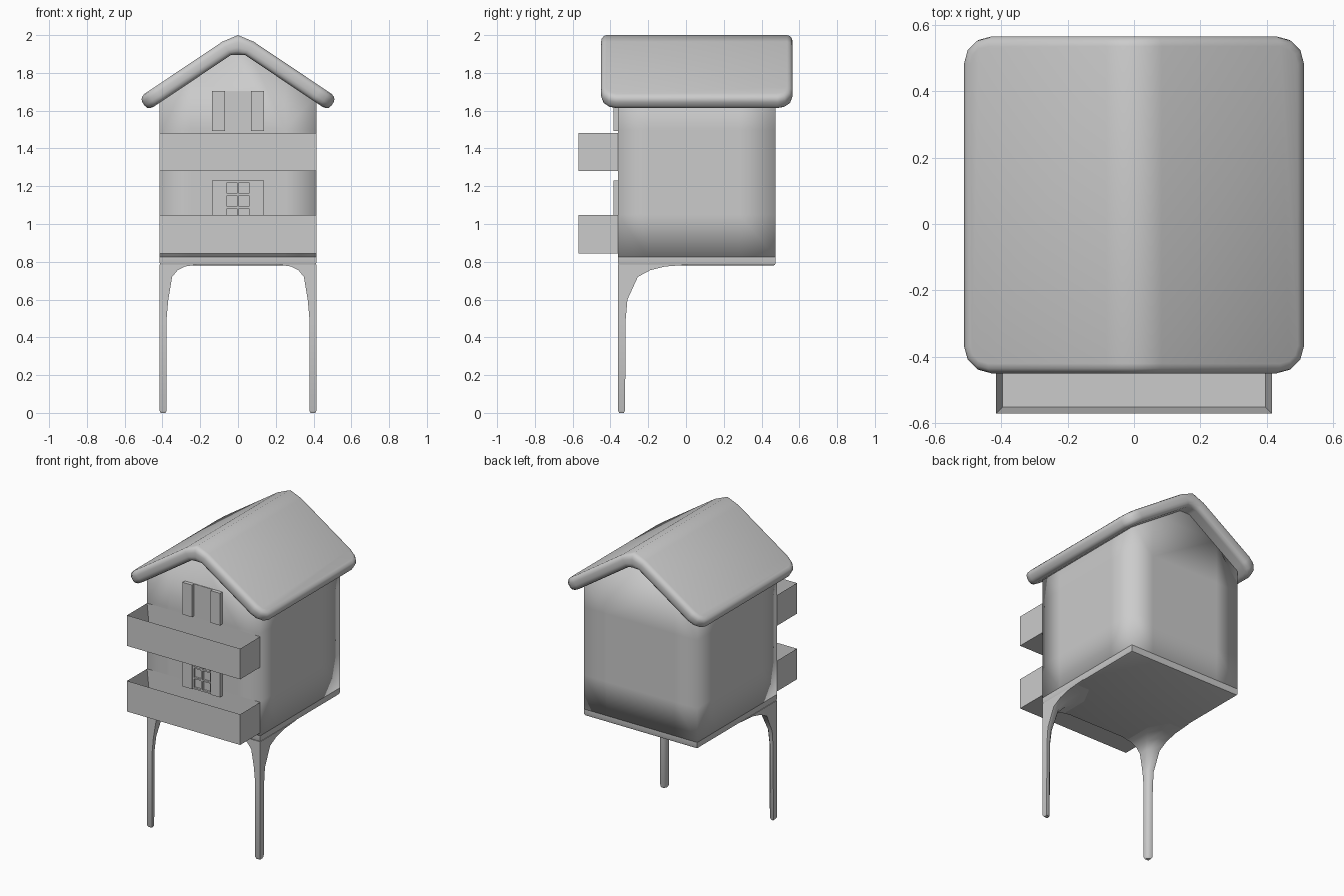
import bpy, bmesh
from mathutils import Vector

old = bpy.data.objects.get("Cube")
if old:
    bpy.data.objects.remove(old)

# One plain colour for everything
grey = bpy.data.materials.new("plain_grey")
grey.use_nodes = True
colour = (0.6, 0.6, 0.6, 1)
grey.diffuse_color = colour
grey.node_tree.nodes["Principled BSDF"].inputs["Base Color"].default_value = colour

HALF, FRONT, BACK, FLOOR = 0.415, -0.36, 0.475, 0.825
SLOPE, BEND, RIDGE = 0.67, 0.06, 1.948


def finish(name, bm, angle=None):
    bmesh.ops.recalc_face_normals(bm, faces=bm.faces)
    mesh = bpy.data.meshes.new(name)
    bm.to_mesh(mesh)
    bm.free()
    mesh.materials.append(grey)
    obj = bpy.data.objects.new(name, mesh)
    bpy.context.collection.objects.link(obj)
    if angle is not None:
        bpy.ops.object.select_all(action="DESELECT")
        obj.select_set(True)
        bpy.context.view_layer.objects.active = obj
        bpy.ops.object.shade_smooth_by_angle(angle=angle)
    return obj


def add_box(bm, x, y, z):
    """Add a box from three (low, high) ranges."""
    verts = bmesh.ops.create_cube(bm, size=1)["verts"]
    for v in verts:
        v.co = Vector([lo + (c + 0.5) * (hi - lo) for c, (lo, hi) in zip(v.co, (x, y, z))])
    return verts


def box(name, x, y, z):
    bm = bmesh.new()
    add_box(bm, x, y, z)
    return finish(name, bm)


def cut(bm, axis, positions):
    """Add edge loops across one axis."""
    for p in positions:
        normal = Vector((0, 0, 0))
        normal[axis] = 1
        bmesh.ops.bisect_plane(bm, geom=bm.verts[:] + bm.edges[:] + bm.faces[:],
                               plane_co=normal * p, plane_no=normal)


def roof_line(x):
    """Height of the middle of the roof sheet."""
    a = abs(x)
    return RIDGE - 0.3 * min(a, BEND) - SLOPE * max(a - BEND, 0)


# House walls: gabled profile with support loops for soft shading
bm = bmesh.new()
profile = [(-HALF, FLOOR)] + [(x, roof_line(x) - 0.01) for x in (-HALF, -BEND, 0, BEND, HALF)] + [(HALF, FLOOR)]
face = bm.faces.new([bm.verts.new((x, FRONT, z)) for x, z in profile])
ext = bmesh.ops.extrude_face_region(bm, geom=[face])["geom"]
for v in ext:
    if isinstance(v, bmesh.types.BMVert):
        v.co.y = BACK
cut(bm, 0, (-0.25, 0.25))
cut(bm, 1, (-0.2, 0.28))
cut(bm, 2, (1.05, 1.5))
finish("house_walls", bm, 3.14)

# Roof: rounded sheet folded over the ridge
bm = bmesh.new()
add_box(bm, (-0.5, 0.5), (-0.45, 0.565), (-0.042, 0.042))
corners = [e for e in bm.edges if abs(e.verts[0].co.z - e.verts[1].co.z) > 0.01]
bmesh.ops.bevel(bm, geom=corners, offset=0.08, segments=3, profile=0.5, affect="EDGES")
rim = [e for e in bm.edges if any(abs(f.normal.z) > 0.9 for f in e.link_faces)]
bmesh.ops.bevel(bm, geom=rim, offset=0.03, segments=3, profile=0.5, affect="EDGES")
cut(bm, 0, (-BEND, 0, BEND))
normal = Vector((SLOPE, 1)).normalized()
for v in bm.verts:
    x, t = v.co.x, v.co.z
    k = min(abs(x) / BEND, 1)
    side = 1 if x > 0 else -1
    v.co.x = x + side * k * normal.x * t
    v.co.z = roof_line(x) + t * (1.24 + (normal.y - 1.24) * k)
finish("roof", bm, 0.9)

# Base slab with a softened lower rim
bm = bmesh.new()
add_box(bm, (-HALF, HALF), (FRONT, BACK), (0.78, FLOOR))
low = [e for e in bm.edges if all(v.co.z < 0.79 for v in e.verts)]
bmesh.ops.bevel(bm, geom=low, offset=0.014, segments=2, profile=0.5, affect="EDGES")
finish("base_slab", bm, 0.7)

# Front legs: height, inset, width across, width deep
sections = [(0, 0.006, 0.031, 0.031), (0.012, 0, 0.037, 0.037), (0.5, 0, 0.037, 0.041),
            (0.6, 0, 0.046, 0.05), (0.72, 0, 0.066, 0.105), (0.755, 0, 0.095, 0.17),
            (0.775, 0, 0.135, 0.25), (0.785, 0, 0.2, 0.38)]
for side, label in ((1, "left"), (-1, "right")):
    bm = bmesh.new()
    rings = []
    for z, o, w, d in sections:
        outline = ((o, o), (w, o), (w, d * 0.6), (w * 0.6, d), (o, d))
        rings.append([bm.verts.new((side * (HALF - a), FRONT + b, z)) for a, b in outline])
    for r, s in zip(rings, rings[1:]):
        for i in range(len(r)):
            j = (i + 1) % len(r)
            bm.faces.new((r[i], r[j], s[j], s[i]))
    bm.faces.new(rings[0])
    bm.faces.new(rings[-1])
    finish(label + "_leg", bm, 0.9)

# Balconies: open-topped troughs
for name, bottom in (("lower_balcony", 0.845), ("upper_balcony", 1.28)):
    bm = bmesh.new()
    add_box(bm, (-HALF, HALF), (-0.57, FRONT), (bottom, bottom + 0.203))
    top = [f for f in bm.faces if f.calc_center_median().z > bottom + 0.2]
    bmesh.ops.inset_region(bm, faces=top, thickness=0.028)
    for v in top[0].verts:
        v.co.z = bottom + 0.028
        if v.co.y > -0.45:
            v.co.y = FRONT - 0.002
    finish(name, bm)

# Shutters and window panels
for name, low, high in (("lower", 1.015, 1.23), ("upper", 1.492, 1.705)):
    for side, label in ((1, "left"), (-1, "right")):
        box(f"{name}_{label}_shutter", sorted((side * 0.069, side * 0.137)), (-0.385, FRONT), (low, high))
    box(name + "_window_panel", (-0.069, 0.069), (FRONT - 0.004, FRONT), (low, high))

# Lower window bars
bm = bmesh.new()
for x in (-0.064, 0, 0.064):
    add_box(bm, (x - 0.005, x + 0.005), (-0.378, FRONT), (1.015, 1.23))
for z in (1.02, 1.088, 1.157, 1.225):
    add_box(bm, (-0.069, 0.069), (-0.377, FRONT), (z - 0.005, z + 0.005))
finish("lower_window_bars", bm)
